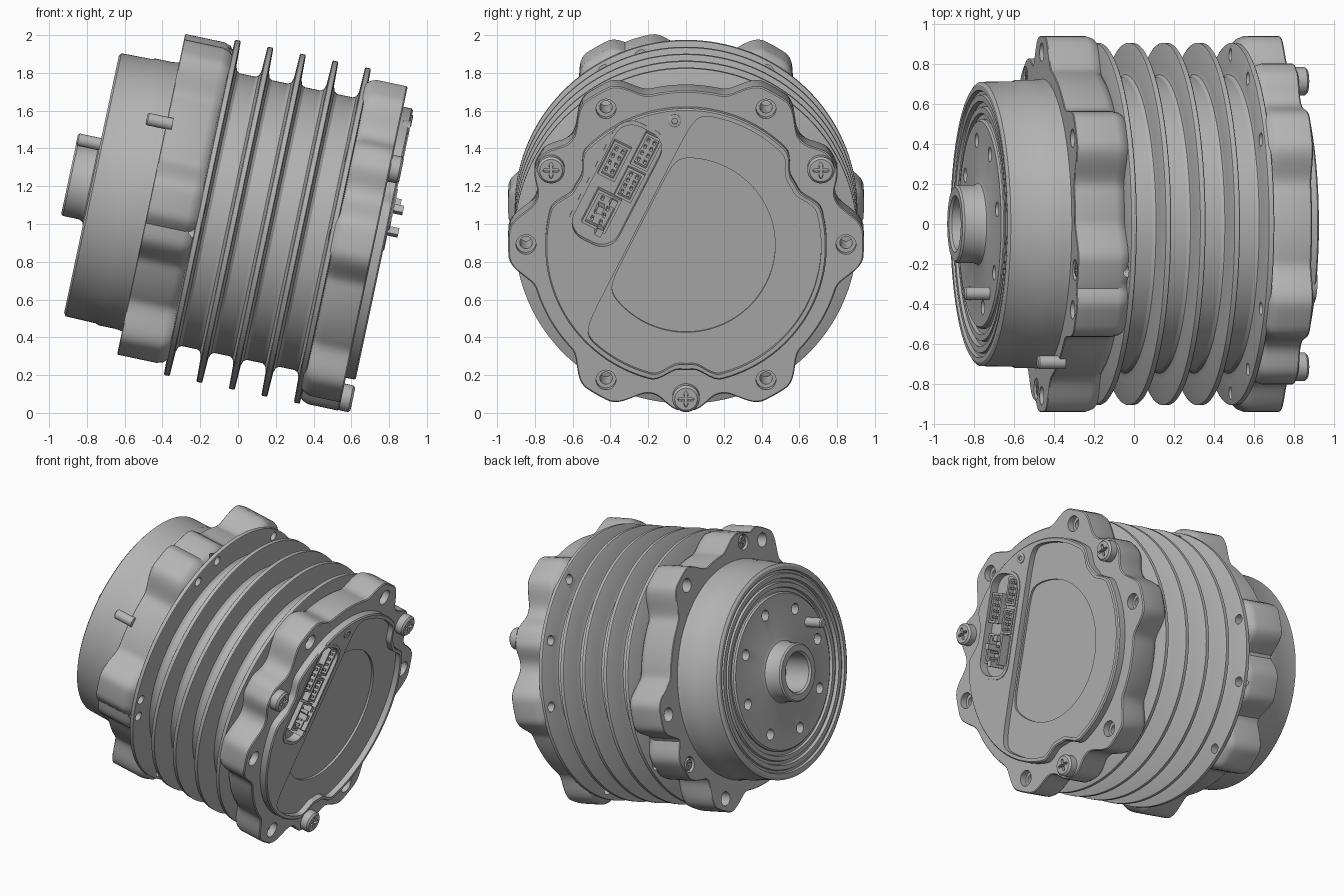
import bpy, bmesh, math
from math import sin, cos, radians, pi
from mathutils import Matrix, Vector

cube = bpy.data.objects.get("Cube")
if cube:
    bpy.data.objects.remove(cube)

metal = bpy.data.materials.new("grey_metal")
metal.use_nodes = True
grey = (0.46, 0.46, 0.46, 1)
metal.diffuse_color = grey
metal.node_tree.nodes["Principled BSDF"].inputs["Base Color"].default_value = grey

parts = []


def finish(name, bm):
    bmesh.ops.recalc_face_normals(bm, faces=bm.faces)
    mesh = bpy.data.meshes.new(name)
    bm.to_mesh(mesh)
    bm.free()
    mesh.materials.append(metal)
    obj = bpy.data.objects.new(name, mesh)
    bpy.context.collection.objects.link(obj)
    parts.append(obj)
    return obj


def add_loft(bm, rings, outline=None, n=96, y=0, z=0):
    """Skin rings along X. Each ring is (x, radius), or (x, inset) with a polar outline."""
    prev = first = None
    for x, r in rings:
        ring = []
        for i in range(n):
            a = 2 * pi * i / n
            rad = outline(a) - r if outline else r
            ring.append(bm.verts.new((x, y + rad * cos(a), z + rad * sin(a))))
        if prev:
            for i in range(n):
                j = (i + 1) % n
                bm.faces.new((prev[i], prev[j], ring[j], ring[i]))
        first = first or ring
        prev = ring
    bm.faces.new(first)
    bm.faces.new(prev)


def loft(name, rings, **kw):
    bm = bmesh.new()
    add_loft(bm, rings, **kw)
    return finish(name, bm)


def polar(r, degrees):
    return dict(y=r * cos(radians(degrees)), z=r * sin(radians(degrees)))


def cylinders(name, rings, r, angles, n=24):
    bm = bmesh.new()
    for a in angles:
        add_loft(bm, rings, n=n, **polar(r, a))
    return finish(name, bm)


def cut(cutter, *targets):
    cutter.hide_render = True
    for t in targets:
        mod = t.modifiers.new("cut", 'BOOLEAN')
        mod.operation, mod.object, mod.solver = 'DIFFERENCE', cutter, 'EXACT'
        bpy.context.view_layer.update()
        graph = bpy.context.evaluated_depsgraph_get()
        mesh = bpy.data.meshes.new_from_object(t.evaluated_get(graph))
        t.modifiers.clear()
        t.data = mesh
    parts.remove(cutter)
    bpy.data.objects.remove(cutter)


def lobes(base, height, angles, flat=4, width=13):
    """Polar outline with a rounded lobe at each angle."""
    def outline(a):
        best = 0
        for b in angles:
            d = abs((math.degrees(a) - b + 180) % 360 - 180)
            t = min(max((d - flat) / width, 0), 1)
            best = max(best, 0.5 + 0.5 * cos(pi * t))
        return base + height * best
    return outline


def widest(f, g):
    return lambda a: max(f(a), g(a))


sixths = range(0, 360, 60)
thirds = (30, 150, 270)
front_screws = (106, 189, 332)

# Finned body
profile = [(-0.30, 0.74)]
for k in range(5):
    s = -0.193 + 0.176 * k
    left = [(-0.045, 0.738), (-0.029, 0.748), (-0.02, 0.775), (-0.016, 0.90), (-0.012, 0.907)]
    profile += [(s + d, r) for d, r in left] + [(s - d, r) for d, r in reversed(left)]
body = loft("finned_body", profile + [(0.65, 0.74)], n=160)

# Lobed flanges at both ends
front_flange = loft("front_flange", [(-0.473, 0.004), (-0.469, 0), (-0.26, 0), (-0.225, 0.012), (-0.2, 0.04)],
                    outline=widest(lobes(0.80, 0.142, sixths), lobes(0.80, 0.10, front_screws)), n=240)
rear_flange = loft("rear_flange", [(0.50, 0.05), (0.54, 0.012), (0.57, 0), (0.73, 0), (0.737, 0.007)],
                   outline=widest(lobes(0.83, 0.112, sixths), lobes(0.83, 0.07, thirds, 2, 10)), n=240)
cut(cylinders("front_holes", [(-0.6, 0.047), (-0.3, 0.047)], 0.86, sixths), front_flange)
cut(cylinders("fin_holes", [(-0.24, 0.032), (-0.1, 0.032)], 0.86, [*sixths, *front_screws]), front_flange, body)
cut(cylinders("rear_holes", [(0.4, 0.033), (0.69, 0.033), (0.69, 0.053), (0.8, 0.053)], 0.847, sixths),
    rear_flange, body)
cut(cylinders("rear_screw_holes", [(0.4, 0.033), (0.6, 0.033)], 0.84, thirds), rear_flange, body)

# Output housing with stepped seal rings
loft("output_housing", [
    (-0.70, 0.50), (-0.765, 0.52), (-0.765, 0.55), (-0.782, 0.555), (-0.782, 0.585), (-0.765, 0.59),
    (-0.765, 0.61), (-0.788, 0.615), (-0.788, 0.645), (-0.775, 0.65), (-0.775, 0.665), (-0.793, 0.67),
    (-0.793, 0.695), (-0.782, 0.712), (-0.62, 0.715), (-0.60, 0.722), (-0.51, 0.722), (-0.45, 0.73)], n=160)

# Output disc with bolt circle and hollow hub
disc = loft("output_disc", [
    (-0.72, 0.13), (-0.905, 0.13), (-0.917, 0.142), (-0.917, 0.185), (-0.907, 0.195), (-0.82, 0.195),
    (-0.798, 0.205), (-0.79, 0.23), (-0.79, 0.515), (-0.78, 0.525), (-0.66, 0.525)], n=128)
cut(cylinders("disc_holes", [(-0.9, 0.037), (-0.72, 0.037)], 0.425, range(-10, 350, 45)), disc)
cylinders("drive_pin", [(-0.75, 0.033), (-0.91, 0.033), (-0.918, 0.025)], 0.41, [148])
cylinders("locating_pin", [(-0.44, 0.033), (-0.572, 0.033), (-0.58, 0.025)], 0.80, [150])


# Screws with cross recesses
def screws(name, base, top, r, radius, angles):
    side = 1 if top > base else -1
    heads = cylinders(name, [(base - 0.02 * side, radius), (top - 0.012 * side, radius), (top, radius - 0.012)],
                      r, angles, 32)
    bm = bmesh.new()
    for a in angles:
        p = polar(r, a)
        add_loft(bm, [(top - 0.035 * side, 0), (top + 0.03 * side, 0)], n=32, y=p["y"], z=p["z"],
                 outline=lambda t: radius * (0.38 + 0.24 * cos(4 * t)))
    cut(finish("recess", bm), heads)


screws("rear_screws", 0.735, 0.797, 0.825, 0.072, thirds)
cut(cylinders("screw_pockets", [(-0.6, 0.053), (-0.44, 0.053)], 0.835, front_screws), front_flange)
screws("front_screws", -0.42, -0.468, 0.835, 0.045, front_screws)

# Rear cover, notched around the screws
notched = lobes(0.745, -0.075, thirds, 3, 12)
cover = loft("rear_cover", [(0.68, 0), (0.782, 0), (0.79, 0.008)], outline=notched, n=240)
along = Vector((0, 0.45, 0.893))
across = Vector((0, 0.893, -0.45))


def clipped(radius, distance):
    """Polar outline cut off by the slanted panel edge, with soft corners."""
    def outline(a):
        k = -(across.y * cos(a) + across.z * sin(a))
        r = radius(a)
        return (r ** -14 + (max(k, 0.01) / distance) ** 14) ** (-1 / 14)
    return outline


cut(loft("pocket", [(0.752, 0), (0.9, 0)], outline=clipped(lambda a: notched(a) - 0.03, 0.275), n=240), cover)
cut(loft("round_recess", [(0.725, 0), (0.9, 0)], outline=clipped(lambda a: 0.472, 0.262), n=160), cover)


# Connector bay in the slanted panel
def block(name, u, v, length, width, s0, s1, rounding=0):
    bm = bmesh.new()
    bmesh.ops.create_cube(bm, size=1)
    bmesh.ops.scale(bm, vec=(s1 - s0, length, width), verts=bm.verts)
    if rounding:
        upright = [e for e in bm.edges if abs(e.verts[0].co.x - e.verts[1].co.x) > 1e-4]
        bmesh.ops.bevel(bm, geom=upright, offset=rounding, segments=6, affect='EDGES', profile=0.5)
    turn = Matrix((Vector((1, 0, 0)), along, across)).transposed().to_4x4()
    place = Matrix.Translation(Vector(((s0 + s1) / 2, 0, 0)) + along * u + across * v)
    bmesh.ops.transform(bm, matrix=place @ turn, verts=bm.verts)
    return finish(name, bm)


rim = block("connector_rim", 0.13, -0.475, 0.72, 0.30, 0.75, 0.795, 0.11)
cut(block("bay", 0.13, -0.475, 0.68, 0.265, 0.715, 0.9, 0.1), cover, rim)
for u, v, length, width, top in ((0.36, -0.415, 0.19, 0.10, 0.78), (0.24, -0.545, 0.20, 0.10, 0.785),
                                 (0.16, -0.415, 0.17, 0.10, 0.78), (-0.03, -0.485, 0.20, 0.14, 0.80)):
    socket = block("connector_socket", u, v, length, width, 0.71, top)
    cut(block("well", u, v, length - 0.03, width - 0.03, 0.735, 0.9), socket)
    for i in range(4):
        for side in (-1, 1):
            block("contact", u + (i - 1.5) * length * 0.2, v + side * width * 0.18, 0.016, 0.014, 0.72, top - 0.005)
for u, v, tip in ((-0.02, -0.50, 0.85), (0.04, -0.45, 0.83), (-0.13, -0.45, 0.85)):
    block("terminal_post", u, v, 0.04, 0.035, 0.71, tip)

# Small cover screw
cap = loft("cover_screw", [(0.77, 0.034), (0.794, 0.034), (0.798, 0.028)], n=24, y=-0.06, z=0.68)
cut(loft("cover_socket", [(0.78, 0.017), (0.9, 0.017)], n=6, y=-0.06, z=0.68), cap)

# Smooth shading, then tilt the whole assembly
frame = Matrix.Translation((0, 0, 1.045)) @ Matrix.Rotation(radians(12), 4, 'Y')
for obj in bpy.context.selected_objects:
    obj.select_set(False)
for obj in parts:
    obj.matrix_world = frame
    obj.select_set(True)
bpy.context.view_layer.objects.active = body
bpy.ops.object.shade_smooth_by_angle(angle=radians(32))
